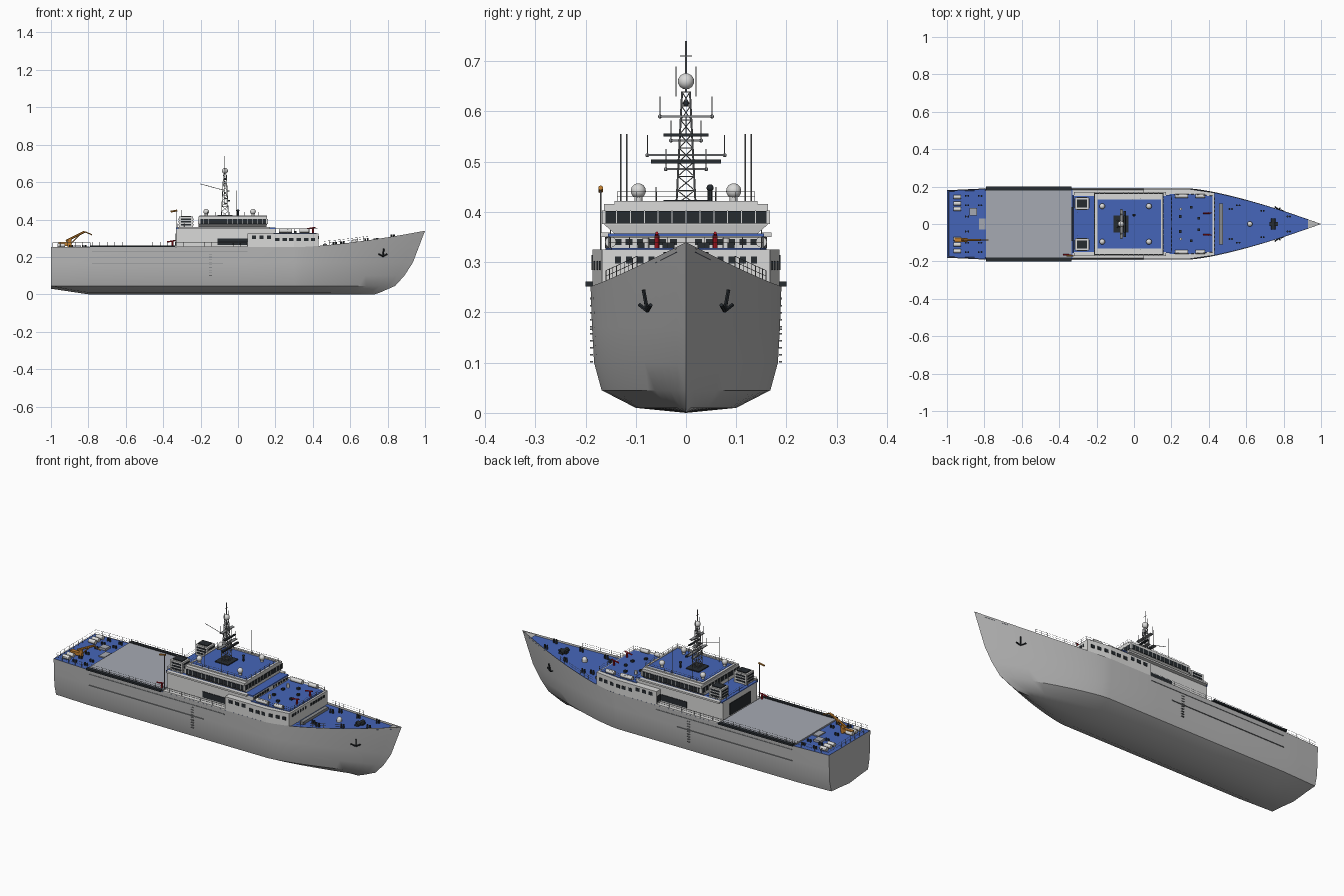
import bpy, bmesh, math
from mathutils import Vector, Matrix

if "Cube" in bpy.data.objects:
    bpy.data.objects.remove(bpy.data.objects["Cube"])

def material(name, r, g, b):
    m = bpy.data.materials.new(name)
    m.use_nodes = True
    m.diffuse_color = (r, g, b, 1)
    m.node_tree.nodes["Principled BSDF"].inputs["Base Color"].default_value = (r, g, b, 1)
    return m

HULL = material("hull_grey", .48, .48, .48)
WHITE = material("superstructure_white", .70, .70, .69)
BLUE = material("deck_blue", .06, .13, .48)
PAD = material("flight_deck_grey", .38, .40, .45)
DARK = material("dark_glass", .02, .025, .03)
STEEL = material("mast_steel", .25, .26, .27)
ORANGE = material("crane_orange", .55, .22, .03)
RED = material("signal_red", .5, .01, .02)


class Part:
    """Collects simple shapes into one object of one colour."""
    def __init__(self, name, mat):
        self.name, self.mat, self.bm = name, mat, bmesh.new()

    def box(self, x0, x1, y0, y1, z0, z1):
        m = Matrix.Translation(((x0 + x1) / 2, (y0 + y1) / 2, (z0 + z1) / 2))
        bmesh.ops.create_cube(self.bm, size=1, matrix=m @ Matrix.Diagonal((x1 - x0, y1 - y0, z1 - z0, 1)))
        return self

    def rod(self, a, b, r, sides=6, r2=None):
        a, b = Vector(a), Vector(b)
        rot = (b - a).to_track_quat("Z", "Y").to_matrix().to_4x4()
        bmesh.ops.create_cone(self.bm, cap_ends=True, segments=sides, radius1=r, radius2=r if r2 is None else r2,
                              depth=(b - a).length, matrix=Matrix.Translation((a + b) / 2) @ rot)
        return self

    def ball(self, c, r):
        bmesh.ops.create_uvsphere(self.bm, u_segments=20, v_segments=12, radius=r, matrix=Matrix.Translation(c))
        return self

    def loft(self, rings, caps=True):
        rows = [[self.bm.verts.new(p) for p in ring] for ring in rings]
        n = len(rows[0])
        for a, b in zip(rows, rows[1:]):
            for i in range(n if caps else n - 1):
                self.bm.faces.new((a[i], a[(i + 1) % n], b[(i + 1) % n], b[i]))
        if caps:
            self.bm.faces.new(rows[0])
            self.bm.faces.new(rows[-1])
        return self

    def rail(self, path, h=.028, r=.0008):
        for a, b in zip(path, path[1:]):
            a, b = Vector(a), Vector(b)
            n = max(1, round((b - a).length / .04))
            for k in range(n + 1):
                p = a.lerp(b, k / n)
                self.rod(p, p + Vector((0, 0, h)), r, 4)
            for f in (.5, 1):
                up = Vector((0, 0, h * f))
                self.rod(a + up, b + up, r * .8, 4)
        return self

    def done(self, smooth=None):
        bmesh.ops.remove_doubles(self.bm, verts=self.bm.verts, dist=1e-5)
        bmesh.ops.recalc_face_normals(self.bm, faces=self.bm.faces)
        me = bpy.data.meshes.new(self.name)
        self.bm.to_mesh(me)
        self.bm.free()
        me.materials.append(self.mat)
        ob = bpy.data.objects.new(self.name, me)
        bpy.context.collection.objects.link(ob)
        if smooth:
            bpy.ops.object.select_all(action="DESELECT")
            ob.select_set(True)
            bpy.context.view_layer.objects.active = ob
            bpy.ops.object.shade_smooth_by_angle(angle=math.radians(smooth))
        return ob


def sheer(x):
    return .252 + max(0, x - .3) ** 1.5 * .15

def half_beam(x):
    return .19 * (1 - max(0, (x - .3) / .7) ** 1.35) * (1 - max(0, -.8 - x) * .25)

# Hull: waterlines given as height, half beam, stem position
LEVELS = [(0, 0, .73), (.01, .10, .76), (.045, .168, .84), (.10, .183, .89), (.17, .187, .935), (.25, .19, 1)]

def station(s):
    pts = []
    for z, b, end in LEVELS:
        x = s if s <= .3 else .3 + (end - .3) * (s - .3) / .7
        t = max(0, (x - .3) / (end - .3))
        y = b * (1 - t ** 1.35) * (1 - max(0, -.8 - x) * .25)
        if z < .04:
            z += max(0, -.8 - x) * .15
        pts.append((x, y, sheer(x) if z == .25 else z))
    return [(x, -y, z) for x, y, z in pts[:0:-1]] + pts

steps = [-1, -.9, -.8, -.4, 0, .3] + [.3 + .7 * k / 14 for k in range(1, 15)]
hull = Part("hull", HULL).loft([station(s) for s in steps], caps=False)
hull.bm.verts.ensure_lookup_table()
hull.bm.faces.new(hull.bm.verts[:len(LEVELS) * 2 - 1])
hull.done(32)

# Decks
def deck_row(x, drop):
    return [(x, s * half_beam(x) * .985, sheer(x) - drop) for s in (-1, 1)]

Part("main_deck", BLUE).loft([deck_row(x, .002) for x in (-1, -.8, 0, .3)]
                             + [deck_row(.3 + k * .065, .010) for k in range(1, 11)], caps=False).done()
Part("bow_cap", HULL).loft([deck_row(x, .003) for x in (.93, .96, .998)], caps=False).done()
Part("flight_deck", PAD).box(-.79, -.335, -.182, .182, .25, .258).done()
nets, strakes, anchors = Part("safety_nets", DARK), Part("hull_strakes", STEEL), Part("anchors", DARK)
walk = Part("side_walkways", WHITE)
for s in (-1, 1):
    nets.box(-.79, -.335, *sorted((s * .18, s * .20)), .252, .262)
    y0, y1 = sorted((s * .185, s * .1915))
    strakes.box(-.78, .05, y0, y1, .226, .23).box(-.78, -.08, y0, y1, .165, .168)
    for k in range(9):
        strakes.box(-.155, -.14, y0, y1, .10 + k * .014, .103 + k * .014)
    walk.box(-.33, .05, *sorted((s * .14, s * .186)), .25, .256)
    # Anchor follows the flare of the bow
    y = s * .083
    anchors.rod((.78, y * 1.02, .245), (.775, y * .93, .205), .004)
    for dx in (-.022, .022):
        anchors.rod((.775, y * .93, .203), (.775 + dx, y * (.98 - dx * 6), .215), .004)
for p in (nets, strakes, anchors, walk):
    p.done()

# Superstructure: full-width forward block, recessed aft block, bridge
def plan(z, pts):
    return [(x, y, z) for x, y in pts] + [(x, -y, z) for x, y in reversed(pts)]

fore = [(.05, .186), (.3, .186), (.43, .167)]
Part("forward_house", WHITE).loft([plan(.25, fore), plan(.325, fore)]).done()
Part("forward_house_deck", BLUE).loft([plan(z, [(.19, .16), (.3, .16), (.42, .148)]) for z in (.32, .328)]).done()
Part("aft_house", WHITE).box(-.33, .06, -.15, .15, .25, .352).box(.05, .2, -.15, .15, .32, .352).done()
Part("upper_deck", BLUE).box(-.33, .2, -.155, .155, .35, .357).done()
Part("wing_edges", WHITE).box(-.32, .17, -.17, -.15, .35, .359).box(-.32, .17, .15, .17, .35, .359).done()
low, high = [(-.21, .14), (.15, .14)], [(-.21, .163), (.155, .163)]
Part("bridge", WHITE).loft([plan(.355, low), plan(.375, high), plan(.416, high)]).done()
Part("bridge_windows", DARK).box(-.213, .158, -.166, .166, .377, .402).done()
posts = Part("window_posts", WHITE)
for s in (-1, 1):
    for k in range(15):
        x = -.213 + k * .0265
        posts.box(x - .001, x + .001, *sorted((s * .16, s * .1675)), .376, .403)
for k in range(13):
    y = -.166 + k * .02767
    posts.box(.15, .1595, y - .001, y + .001, .376, .403).box(-.2145, -.2, y - .001, y + .001, .376, .403)
posts.done()
Part("bridge_roof", BLUE).box(-.195, .145, -.132, .132, .41, .419).done()
Part("roof_coaming", WHITE).box(-.205, .155, -.142, -.132, .41, .422).box(-.205, .155, .132, .142, .41, .422) \
    .box(-.205, -.195, -.142, .142, .41, .422).box(.145, .155, -.142, .142, .41, .422).done()

# Openings, side windows, hangar door and funnels
glass, funnels, louvres = Part("house_windows", DARK), Part("funnels", WHITE), Part("funnel_louvres", DARK)
for s in (-1, 1):
    glass.box(-.11, .05, *sorted((s * .145, s * .153)), .265, .298)
    glass.box(.05, .055, *sorted((s * .152, s * .18)), .262, .30)
    for x in (.085, .125, .165, .21, .25, .285, .325, .365, .40):
        y = .186 - max(0, x - .3) * .146
        z = .305 if x < .2 else .293
        glass.box(x - .011, x + .011, *sorted((s * (y - .006), s * (y + .002))), z - .009, z + .009)
    for k in range(6):
        y = s * (.025 + k * .022)
        glass.box(.425, .432, y - .006, y + .006, .297, .311)
        glass.box(.195, .202, y - .007, y + .007, .334, .346)
    funnels.box(-.315, -.24, s * .11 - .032, s * .11 + .032, .35, .415)
    louvres.box(-.305, -.25, s * .11 - .022, s * .11 + .022, .41, .42)
    for k in range(3):
        z = .368 + k * .015
        louvres.box(-.318, -.237, s * .11 - .025, s * .11 + .025, z, z + .008)
        louvres.box(-.305, -.25, s * .11 - .0345, s * .11 + .0345, z, z + .008)
glass.box(-.333, -.325, -.09, .09, .26, .325)
for p in (glass, funnels, louvres):
    p.done()

# Lattice mast with yards and antennas
MX = -.07
mast = Part("lattice_mast", STEEL)
def leg(k, z):
    w = .019 - (z - .415) * .05
    return (MX + w * (1, -1, -1, 1)[k % 4], w * (1, 1, -1, -1)[k % 4], z)
bays = [.415 + .028 * k for k in range(9)]
for k in range(4):
    mast.rod(leg(k, .415), leg(k, .64), .002)
    for a, b in zip(bays, bays[1:]):
        mast.rod(leg(k, a), leg(k + 1, b), .001, 4).rod(leg(k + 1, a), leg(k, b), .001, 4).rod(leg(k, b), leg(k + 1, b), .001, 4)
for z, w in ((.59, .052), (.542, .03), (.513, .077), (.485, .04)):
    mast.box(MX - .006, MX + .012, -w, w, z - .002, z + .002)
    for s in (-1, 1):
        mast.rod((MX, s * w, z), (MX, s * w, z + .04), .001).ball((MX, s * w, z), .004)
mast.rod((MX, 0, .64), (MX, 0, .74), .0015).rod((MX, -.012, .71), (MX, .012, .71), .001)
mast.rod((MX, 0, .555), (-.2, 0, .59), .0015)
for s in (-1, 1):
    mast.rod((MX, s * .02, .63), (MX, s * .02, .69), .001)
    for x, y, z in ((-.01, .13, .555), (-.12, .118, .555), (-.3, .06, .45)):
        mast.rod((x, s * y, .415), (x, s * y, z), .0012)
mast.rod((-.33, -.17, .26), (-.33, -.17, .445), .0015).done()
Part("radars", DARK).box(MX + .015, MX + .027, -.07, .07, .496, .504).box(MX + .015, MX + .025, -.045, .045, .55, .556) \
    .box(MX - .04, MX + .04, -.045, .045, .418, .424).ball((MX, 0, .616), .006).ball((0, .048, .448), .007) \
    .rod((0, .048, .418), (0, .048, .445), .005).done(40)
domes = Part("radomes", WHITE).ball((MX, 0, .66), .016)
for s in (-1, 1):
    for x, y in ((.08, .095), (-.17, .095)):
        domes.ball((x, s * y, .442), .015).rod((x, s * y, .415), (x, s * y, .432), .008, 12)
    domes.rod((.33, s * .15, .34), (.38, s * .15, .34), .011, 12).rod((.22, s * .15, .34), (.29, s * .15, .34), .011, 12)
    domes.rod((.25, s * .08, .325), (.25, s * .08, .348), .007, 12)
    for y in (.145, .11, .08):
        domes.rod((-.965, s * y, .262), (-.925, s * y, .262), .011, 12)
domes.rod((.62, 0, .25), (.62, 0, .28), .014, 16).ball((.62, 0, .28), .014).done(40)

# Deck gear
Part("breakwater", STEEL).box(.455, .475, -.11, .11, .25, .268).done()
Part("deck_hatches", PAD).box(-.88, -.84, .045, .085, .25, .262).box(-.83, -.795, -.03, .03, .25, .256).done()
gear = Part("winches_and_bollards", DARK).box(.725, .77, -.012, .012, .27, .298).rod((.745, -.03, .29), (.745, .03, .29), .012, 12)
for s in (-1, 1):
    for x, y in ((-.9, .04), (-.9, .15), (-.83, .15), (-.83, .10), (-.9, .1), (.51, .08), (.55, .10), (.68, .07), (.82, .04)):
        for dx in (0, .014):
            gear.rod((x + dx, s * y, sheer(x) - .012), (x + dx, s * y, sheer(x) + .012), .005, 10)
    for x, y in ((.24, .04), (.3, .09), (.34, .03)):
        gear.box(x, x + .014, s * y - .007, s * y + .007, .325, .338)
gear.done(40)
Part("deck_crane", ORANGE).rod((-.9, -.085, .25), (-.9, -.085, .295), .011, 12).rod((-.92, -.085, .285), (-.82, -.085, .335), .006) \
    .rod((-.82, -.085, .335), (-.78, -.085, .318), .003).rod((-.9, -.085, .265), (-.85, -.085, .315), .003) \
    .box(-.96, -.89, -.095, -.075, .258, .276).rod((-.36, -.17, .442), (-.325, -.17, .448), .005).done(40)
red = Part("fire_monitors", RED)
for x, y, z in ((.4, .058, .328), (.4, -.058, .328), (-.35, -.165, .258)):
    red.rod((x, y, z), (x, y, z + .025), .005, 8).rod((x - .03, y, z + .022), (x + .015, y, z + .03), .004, 8, .003)
red.done(40)

# Railings
rails = Part("railings", STEEL)
rails.rail([(-.79, -.18, .25), (-.99, -.175, .25), (-.99, .175, .25), (-.79, .18, .25)])
rails.rail([(.2, .155, .328), (.3, .16, .328), (.425, .15, .328), (.425, -.15, .328), (.3, -.16, .328), (.2, -.155, .328)], .022)
rails.rail([(-.2, -.137, .42), (.15, -.137, .42), (.15, .137, .42), (-.2, .137, .42), (-.2, -.137, .42)], .02)
for s in (-1, 1):
    rails.rail([(-.78, s * .182, .258), (-.335, s * .182, .258)], .022)
    rails.rail([(-.33, s * .183, .256), (.05, s * .183, .256)], .022)
    rails.rail([(-.21, s * .15, .357), (-.325, s * .15, .357), (-.325, 0, .357)], .022)
    rails.rail([(x, s * half_beam(x) * .97, sheer(x)) for x in (.46, .52, .58, .64, .7)], .022)
rails.done()
